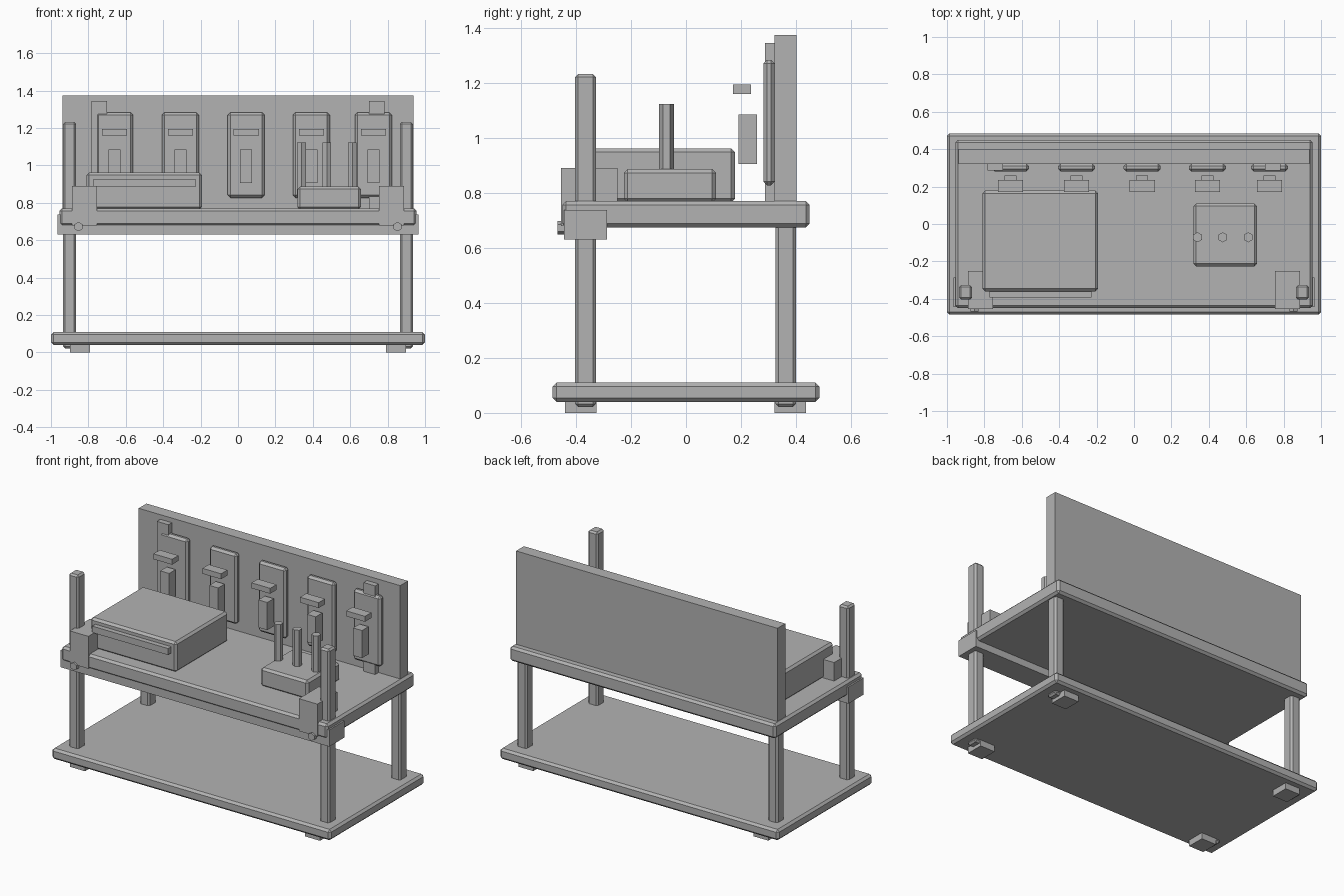
import bpy, bmesh
from mathutils import Matrix

if "Cube" in bpy.data.objects:
    bpy.data.objects.remove(bpy.data.objects["Cube"])

mat = bpy.data.materials.new("plain grey")
mat.diffuse_color = (0.45, 0.45, 0.45, 1)
mat.use_nodes = True
mat.node_tree.nodes["Principled BSDF"].inputs["Base Color"].default_value = mat.diffuse_color


def finish(name, bm):
    me = bpy.data.meshes.new(name)
    bmesh.ops.recalc_face_normals(bm, faces=bm.faces)
    bm.to_mesh(me)
    bm.free()
    me.materials.append(mat)
    ob = bpy.data.objects.new(name, me)
    bpy.context.collection.objects.link(ob)
    return ob


def box(name, x, y, z, bevel=0):
    """Box from (min, max) ranges, with an optional single chamfer."""
    bm = bmesh.new()
    bmesh.ops.create_cube(bm, size=1)
    for v in bm.verts:
        v.co = [r[0] if c < 0 else r[1] for c, r in zip(v.co, (x, y, z))]
    if bevel:
        bmesh.ops.bevel(bm, geom=bm.edges[:], offset=bevel, segments=1,
                        affect='EDGES', profile=0.5)
    return finish(name, bm)


def hex_rod(name, centre, radius, length, axis='Z'):
    bm = bmesh.new()
    bmesh.ops.create_cone(bm, cap_ends=True, segments=6, radius1=radius,
                          radius2=radius, depth=length)
    # points of the hexagon face +-y (upright) or +-z (lying along y)
    xs = max(v.co.x for v in bm.verts)
    if xs > radius * 0.95:
        bmesh.ops.rotate(bm, verts=bm.verts, matrix=Matrix.Rotation(0.5235988, 3, 'Z'))
    if axis == 'Y':
        bmesh.ops.rotate(bm, verts=bm.verts, matrix=Matrix.Rotation(1.5707963, 3, 'X'))
    bmesh.ops.translate(bm, verts=bm.verts, vec=centre)
    return finish(name, bm)


def side(s, a, b):
    return tuple(sorted((s * a, s * b)))


# Shelf, worktop, front rail and back panel
box("lower_shelf", (-1, 1), (-0.485, 0.485), (0.04, 0.11), 0.014)
box("worktop", (-0.955, 0.955), (-0.45, 0.45), (0.675, 0.77), 0.014)
box("front_rail", (-0.965, 0.965), (-0.443, -0.287), (0.63, 0.738))
box("back_panel", (-0.938, 0.938), (0.322, 0.402), (0.75, 1.375))

# Parts repeated left and right
for s in (-1, 1):
    tag = "left" if s < 0 else "right"
    box(tag + "_front_leg", side(s, 0.865, 0.935), (-0.403, -0.327), (0.022, 1.232), 0.011)
    box(tag + "_back_leg", side(s, 0.865, 0.935), (0.325, 0.4), (0.022, 1.232), 0.011)
    box(tag + "_front_foot", side(s, 0.79, 0.897), (-0.44, -0.325), (0, 0.045))
    box(tag + "_back_foot", side(s, 0.79, 0.897), (0.322, 0.437), (0, 0.045))
    box(tag + "_clamp", side(s, 0.755, 0.888), (-0.455, -0.25), (0.68, 0.89))
    hex_rod(tag + "_bolt", (s * 0.853, -0.445, 0.673), 0.025, 0.045, 'Y')
    box(tag + "_panel_strip", side(s, 0.7, 0.783), (0.287, 0.33), (0.76, 1.345))

# Hanging plates, each with a crossbar and a grip in front
for i, x in enumerate((-0.66, -0.308, 0.044, 0.392, 0.724)):
    n = str(i + 1)
    box("tool_plate_" + n, (x - 0.099, x + 0.099), (0.281, 0.323), (0.827, 1.284), 0.014)
    box("tool_crossbar_" + n, (x - 0.067, x + 0.067), (0.171, 0.236), (1.159, 1.194))
    box("tool_grip_" + n, (x - 0.032, x + 0.032), (0.191, 0.258), (0.906, 1.085))

# Large case with a front bar
box("large_case", (-0.81, -0.193), (-0.36, 0.178), (0.765, 0.962), 0.014)
box("case_front_bar", (-0.772, -0.228), (-0.392, -0.35), (0.886, 0.928))

# Small block with three upright pins
box("pin_block", (0.317, 0.657), (-0.226, 0.109), (0.765, 0.887), 0.014)
for i, x in enumerate((0.34, 0.475, 0.611)):
    hex_rod("pin_%d" % (i + 1), (x, -0.071, 0.975), 0.027, 0.296)
